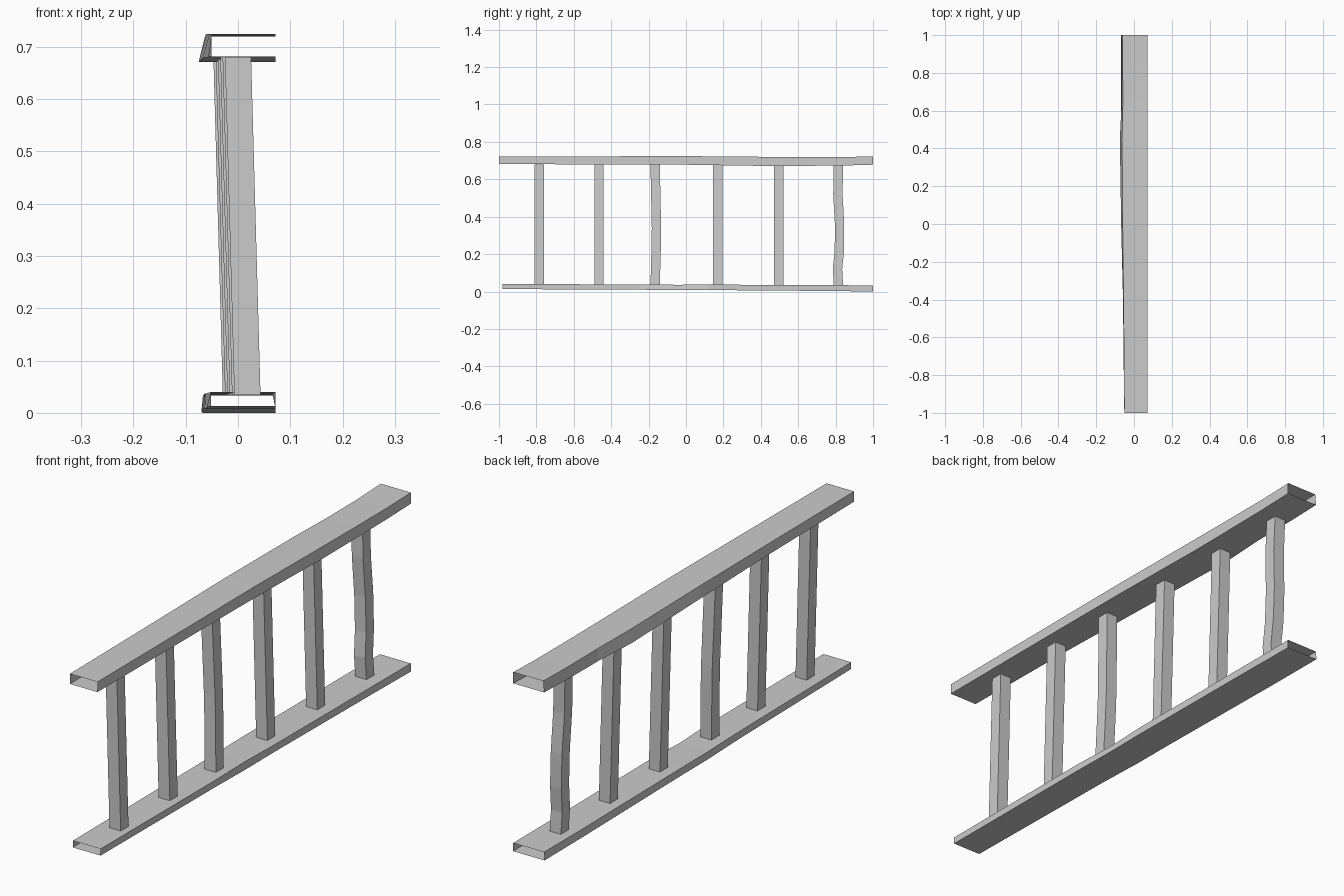
import bpy, bmesh


def tube(name, rings):
    """Open-ended four-sided tube through a list of corner rings."""
    bm = bmesh.new()
    loops = [[bm.verts.new(p) for p in ring] for ring in rings]
    for a, b in zip(loops, loops[1:]):
        for i in range(4):
            j = (i + 1) % 4
            bm.faces.new((a[i], a[j], b[j], b[i]))
    bmesh.ops.recalc_face_normals(bm, faces=bm.faces)
    me = bpy.data.meshes.new(name)
    bm.to_mesh(me)
    bm.free()
    bpy.context.collection.objects.link(bpy.data.objects.new(name, me))


def rail(name, stations):
    # station: y, left x low, left x high, right x low, right x high, z low, z high
    tube(name, [[(xl, y, z0), (xr, y, z0), (xrt, y, z1), (xlt, y, z1)]
                for y, xl, xlt, xr, xrt, z0, z1 in stations])


# Slightly worn hollow rails
rail("top_rail", [
    (-1.0, -.051, -.051, .072, .072, .681, .722),
    (-.45, -.057, -.055, .072, .072, .680, .723),
    (0.0, -.068, -.060, .072, .072, .678, .724),
    (.45, -.075, -.063, .072, .072, .671, .720),
    (.65, -.065, -.059, .072, .072, .672, .719),
    (.85, -.066, -.060, .072, .072, .674, .719),
    (1.0, -.066, -.062, .072, .072, .678, .723),
])
rail("bottom_rail", [
    (-.98, -.052, -.052, .072, .072, .013, .040),
    (-.25, -.060, -.058, .072, .072, .010, .038),
    (-.05, -.064, -.062, .072, .066, .007, .036),
    (.12, -.066, -.064, .072, .072, .008, .037),
    (.75, -.070, -.067, .072, .072, .003, .034),
    (1.0, -.068, -.066, .072, .072, .000, .033),
])

# Leaning square posts; a couple are bent along their height
bends = {2: [(.34, .007), (.25, .006)], 5: [(.52, -.003), (.36, .006), (.22, .005), (.12, -.005)]}
for k, y in enumerate([-.785, -.465, -.165, .17, .495, .815]):
    drift = -.022 * k / 5
    profile = [(.034, 0)] + sorted(bends.get(k, [])) + [(.680, 0)]
    rings = []
    for z, dy in profile:
        x = .018 + drift - .018 * (z - .034) / .646
        rings.append([(x + sx * .025, y + dy + sy * .025, z)
                      for sx, sy in ((-1, -1), (1, -1), (1, 1), (-1, 1))])
    tube(f"post_{k + 1}", rings)
